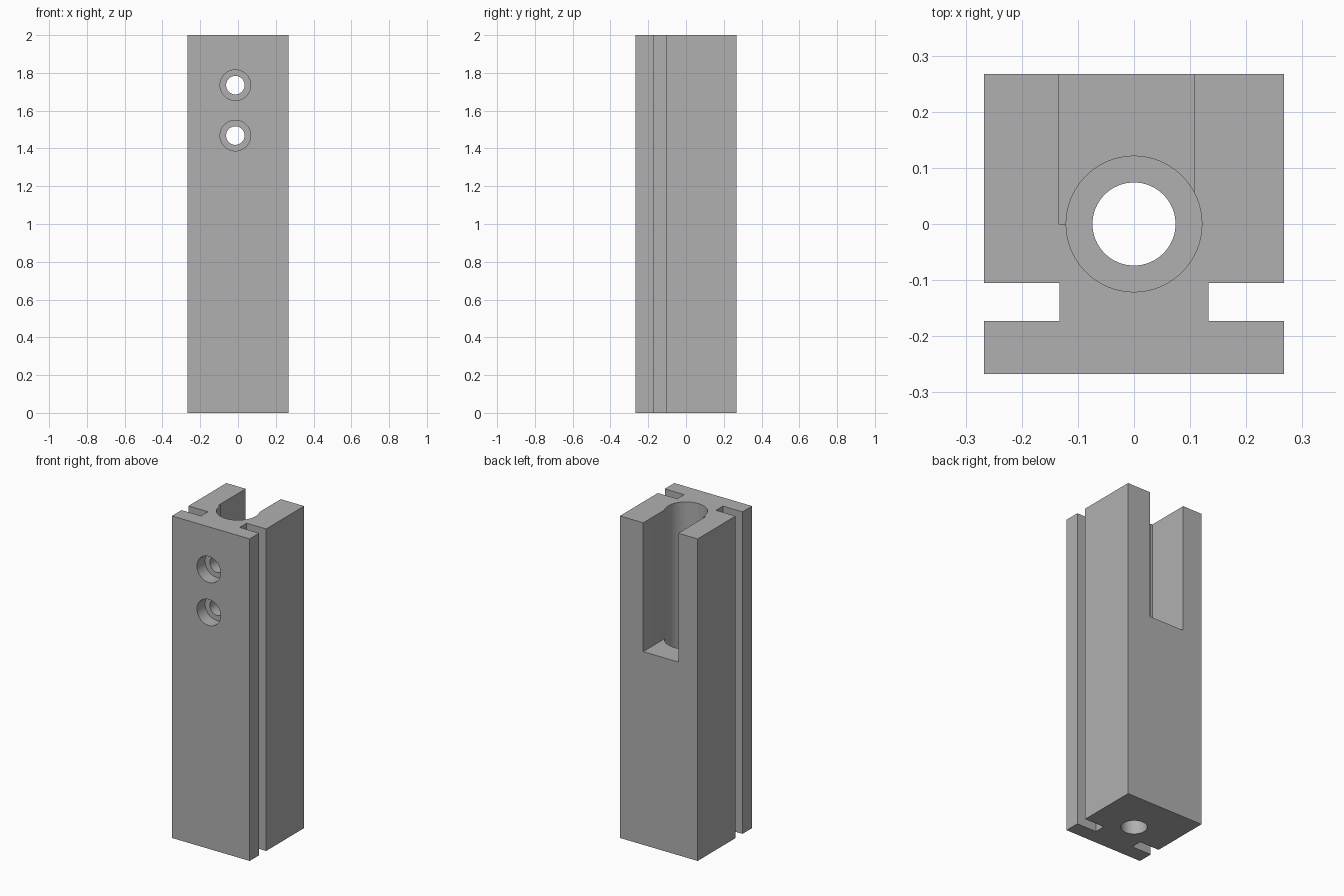
import bpy
import bmesh
from math import pi
from mathutils import Matrix, Vector

cube = bpy.data.objects.get("Cube")
if cube:
    bpy.data.objects.remove(cube, do_unlink=True)

HEIGHT = 2.0
HALF = 0.267

grey = bpy.data.materials.new("plain grey")
grey.use_nodes = True
colour = (0.434, 0.434, 0.434, 1)
grey.diffuse_color = colour
grey.node_tree.nodes["Principled BSDF"].inputs["Base Color"].default_value = colour


def add_object(name, bm):
    bmesh.ops.recalc_face_normals(bm, faces=bm.faces)
    mesh = bpy.data.meshes.new(name)
    bm.to_mesh(mesh)
    bm.free()
    mesh.materials.append(grey)
    obj = bpy.data.objects.new(name, mesh)
    bpy.context.collection.objects.link(obj)
    return obj


def box(name, low, high):
    bm = bmesh.new()
    low, high = Vector(low), Vector(high)
    size = Matrix.Diagonal((high - low).to_4d())
    bmesh.ops.create_cube(bm, size=1, matrix=Matrix.Translation((low + high) / 2) @ size)
    return add_object(name, bm)


def cylinder(name, radius, start, end, sides=64):
    bm = bmesh.new()
    start, end = Vector(start), Vector(end)
    axis = end - start
    turn = axis.to_track_quat("Z", "Y").to_matrix().to_4x4()
    bmesh.ops.create_cone(bm, cap_ends=True, segments=sides, radius1=radius,
                          radius2=radius, depth=axis.length,
                          matrix=Matrix.Translation((start + end) / 2) @ turn)
    return add_object(name, bm)


# Post: half profile with the side groove, mirrored and extruded upwards
half = [(HALF, -HALF), (HALF, -0.173), (0.133, -0.173),
        (0.133, -0.105), (HALF, -0.105), (HALF, HALF)]
outline = half + [(-x, y) for x, y in reversed(half)]
bm = bmesh.new()
base = bm.faces.new([bm.verts.new((x, y, 0)) for x, y in outline])
top = bmesh.ops.extrude_face_region(bm, geom=[base], use_keep_orig=True)["geom"]
bmesh.ops.translate(bm, vec=(0, 0, HEIGHT),
                    verts=[v for v in top if isinstance(v, bmesh.types.BMVert)])
post = add_object("grooved_post", bm)

# Cutters: rear slot, wide upper bore, narrow through bore
cutters = [
    box("rear_slot_cutter", (-0.134, 0, 1.2), (0.107, 0.4, 2.2)),
    cylinder("wide_bore_cutter", 0.121, (0, 0, 0.67), (0, 0, 2.3)),
    cylinder("narrow_bore_cutter", 0.074, (0, 0, -0.1), (0, 0, 1)),
]

# Counterbored screw holes through the front wall
for z in (1.735, 1.468):
    x = -0.014
    cutters.append(cylinder("screw_head_cutter", 0.081, (x, -0.4, z), (x, -0.187, z), 48))
    cutters.append(cylinder("screw_hole_cutter", 0.049, (x, -0.3, z), (x, 0, z), 48))

# Apply the cuts and discard the cutters
bpy.context.view_layer.objects.active = post
post.select_set(True)
for cutter in cutters:
    cutter.hide_render = True
    cut = post.modifiers.new(cutter.name, "BOOLEAN")
    cut.operation = "DIFFERENCE"
    cut.solver = "EXACT"
    cut.object = cutter
    bpy.ops.object.modifier_apply(modifier=cut.name)
    bpy.data.objects.remove(cutter, do_unlink=True)

# Smooth the bores while keeping the machined edges sharp
bpy.ops.object.shade_smooth_by_angle(angle=pi / 6)
